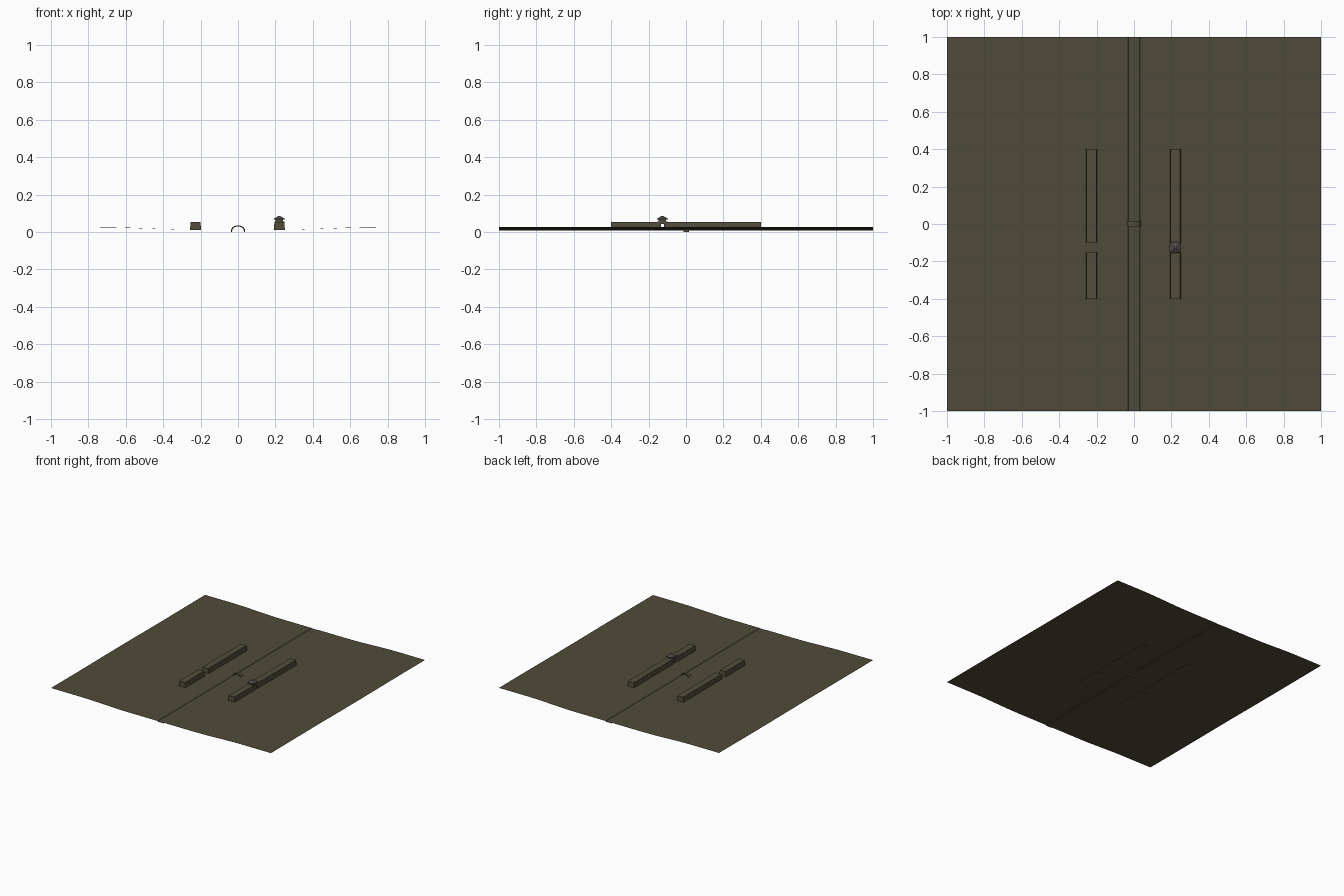
import bpy, bmesh, math

if "Cube" in bpy.data.objects:
    bpy.data.objects.remove(bpy.data.objects["Cube"])


def material(name, col):
    m = bpy.data.materials.new(name)
    m.diffuse_color = (*col, 1)
    m.use_nodes = True
    m.node_tree.nodes["Principled BSDF"].inputs["Base Color"].default_value = m.diffuse_color
    return m


EARTH = material("olive earth", (0.080, 0.069, 0.040))
STONE = material("wall earth", (0.084, 0.073, 0.043))
WATER = material("dull water", (0.078, 0.070, 0.044))
ROOF = material("grey roof", (0.075, 0.073, 0.070))


def make(name, verts, faces, mat, fix=True):
    me = bpy.data.meshes.new(name)
    me.from_pydata(verts, [], faces)
    if fix:
        bm = bmesh.new()
        bm.from_mesh(me)
        bmesh.ops.recalc_face_normals(bm, faces=bm.faces)
        bm.to_mesh(me)
        bm.free()
    me.materials.append(mat)
    ob = bpy.data.objects.new(name, me)
    bpy.context.collection.objects.link(ob)
    return ob


def extrude_y(name, profile, y0, y1, mat):
    """Closed xz profile swept along y."""
    n = len(profile)
    v = [(x, y, z) for y in (y0, y1) for x, z in profile]
    f = [(i, (i + 1) % n, n + (i + 1) % n, n + i) for i in range(n)]
    f += [tuple(range(n)), tuple(range(n, 2 * n))]
    return make(name, v, f, mat)


def frustum(name, c, levels, mat):
    """Stack of square rings given as (half width, z)."""
    v, f = [], []
    for h, z in levels:
        v += [(c[0] + sx * h, c[1] + sy * h, z)
              for sx, sy in ((-1, -1), (1, -1), (1, 1), (-1, 1))]
    for k in range(len(levels) - 1):
        for i in range(4):
            j = (i + 1) % 4
            f.append((4 * k + i, 4 * k + j, 4 * k + 4 + j, 4 * k + 4 + i))
    f += [(3, 2, 1, 0), tuple(range(len(v) - 4, len(v)))]
    return make(name, v, f, mat)


# Gently rising valley ground as an open sheet with a shallow channel
def ground_z(x, y):
    a = abs(x)
    if a < 0.03:
        return 0.009
    t = min(max((a - 0.3) / 0.45, 0), 1)
    rise = 0.012 * t * t * (3 - 2 * t)
    return 0.0145 + rise + 0.0008 * t * math.sin(5 * y + 4 * x)


half = [0.025, 0.031] + [0.1 + 0.05 * i for i in range(19)]
xs = [-x for x in reversed(half)] + half
ys = [-1 + 0.05 * i for i in range(41)]
n = len(xs)
make("valley_ground", [(x, y, ground_z(x, y)) for y in ys for x in xs],
     [(j * n + i, j * n + i + 1, (j + 1) * n + i + 1, (j + 1) * n + i)
      for j in range(40) for i in range(n - 1)], EARTH, False)

# River surface
make("river", [(-0.03, -1, 0.0125), (0.03, -1, 0.0125), (0.03, 1, 0.0125), (-0.03, 1, 0.0125)],
     [(0, 1, 2, 3)], WATER, False)

# Arched bridge over the river
arc = [math.pi * i / 12 for i in range(13)]
outer = [(0.038 * math.cos(t), 0.006 + 0.030 * math.sin(t)) for t in arc]
inner = [(0.031 * math.cos(t), 0.006 + 0.024 * math.sin(t)) for t in reversed(arc)]
extrude_y("arched_bridge", [(0.038, 0)] + outer + [(-0.038, 0), (-0.031, 0)] + inner + [(0.031, 0)],
          -0.013, 0.015, STONE)

# Two ramparts, each split at the gateway
for side, cx in (("left", -0.227), ("right", 0.221)):
    prof = [(cx - 0.030, 0.012), (cx + 0.030, 0.012), (cx + 0.026, 0.055), (cx - 0.026, 0.055)]
    for part, y0, y1 in (("south", -0.4, -0.152), ("north", -0.1, 0.4)):
        extrude_y(f"{side}_rampart_{part}", prof, y0, y1, STONE)

# Gatehouse filling the right gap: piers, lintel, upper room and roof
gx, gy = 0.221, -0.126


def box(name, x, y, z0, z1, hx, hy, mat):
    return extrude_y(name, [(x - hx, z0), (x + hx, z0), (x + hx, z1), (x - hx, z1)],
                     y - hy, y + hy, mat)


for s in (-1, 1):
    box(f"gate_pier_{'north' if s > 0 else 'south'}", gx, gy + s * 0.0175, 0.012, 0.045, 0.027, 0.0085, STONE)
box("gate_lintel", gx, gy, 0.044, 0.056, 0.027, 0.026, STONE)
frustum("gate_room", (gx, gy), [(0.020, 0.056), (0.020, 0.068)], STONE)
frustum("gate_roof", (gx, gy), [(0.030, 0.066), (0.030, 0.070), (0.020, 0.077), (0.003, 0.087)], ROOF)
